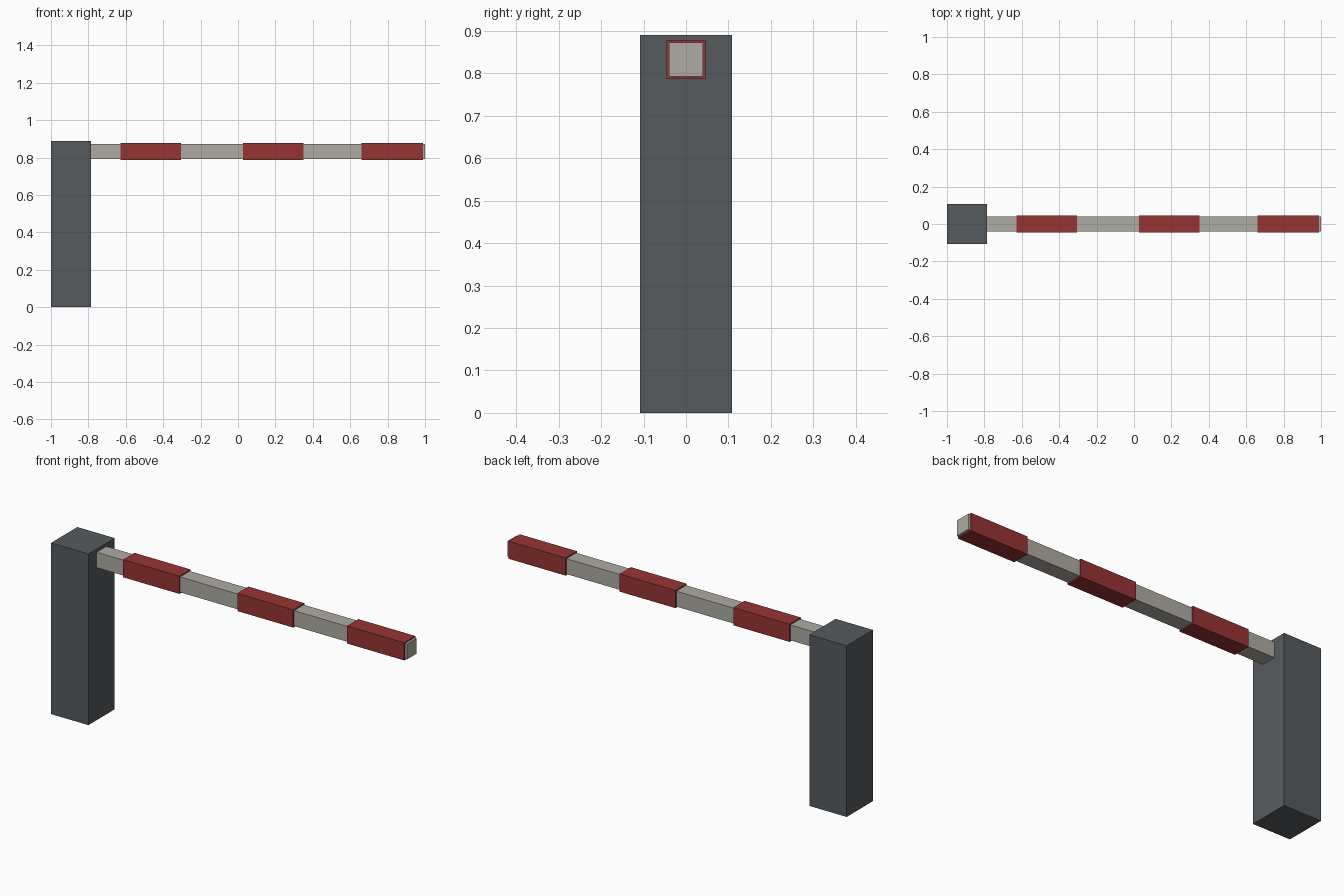
import bpy
import bmesh
from mathutils import Vector

if "Cube" in bpy.data.objects:
    bpy.data.objects.remove(bpy.data.objects["Cube"])


def make_material(name, color):
    mat = bpy.data.materials.new(name)
    mat.diffuse_color = (*color, 1)
    mat.use_nodes = True
    mat.node_tree.nodes["Principled BSDF"].inputs["Base Color"].default_value = mat.diffuse_color
    return mat


def box(name, low, high, mat):
    """Axis-aligned box between two corners."""
    low, high = Vector(low), Vector(high)
    bm = bmesh.new()
    bmesh.ops.create_cube(bm, size=1)
    bmesh.ops.scale(bm, vec=high - low, verts=bm.verts)
    bmesh.ops.translate(bm, vec=(low + high) / 2, verts=bm.verts)
    mesh = bpy.data.meshes.new(name)
    bm.to_mesh(mesh)
    bm.free()
    mesh.materials.append(mat)
    obj = bpy.data.objects.new(name, mesh)
    bpy.context.collection.objects.link(obj)
    return obj


def beam(name, x0, x1, half, mat):
    """Square bar along x at the arm height."""
    return box(name, (x0, -half, ARM_Z - half), (x1, half, ARM_Z + half), mat)


ARM_Z = 0.833
dark_grey = make_material("dark grey", (0.095, 0.105, 0.112))
off_white = make_material("off white", (0.43, 0.41, 0.36))
red = make_material("red", (0.31, 0.034, 0.034))

# Upright post
box("post", (-1, -0.108, 0), (-0.785, 0.108, 0.89), dark_grey)

# Barrier arm, rooted in the post
beam("arm", -0.8, 1, 0.04, off_white)

# Red sleeves around the arm
for i, (x0, x1) in enumerate([(-0.628, -0.305), (0.028, 0.35), (0.66, 0.988)]):
    beam(f"red_sleeve_{i + 1}", x0, x1, 0.046, red)
